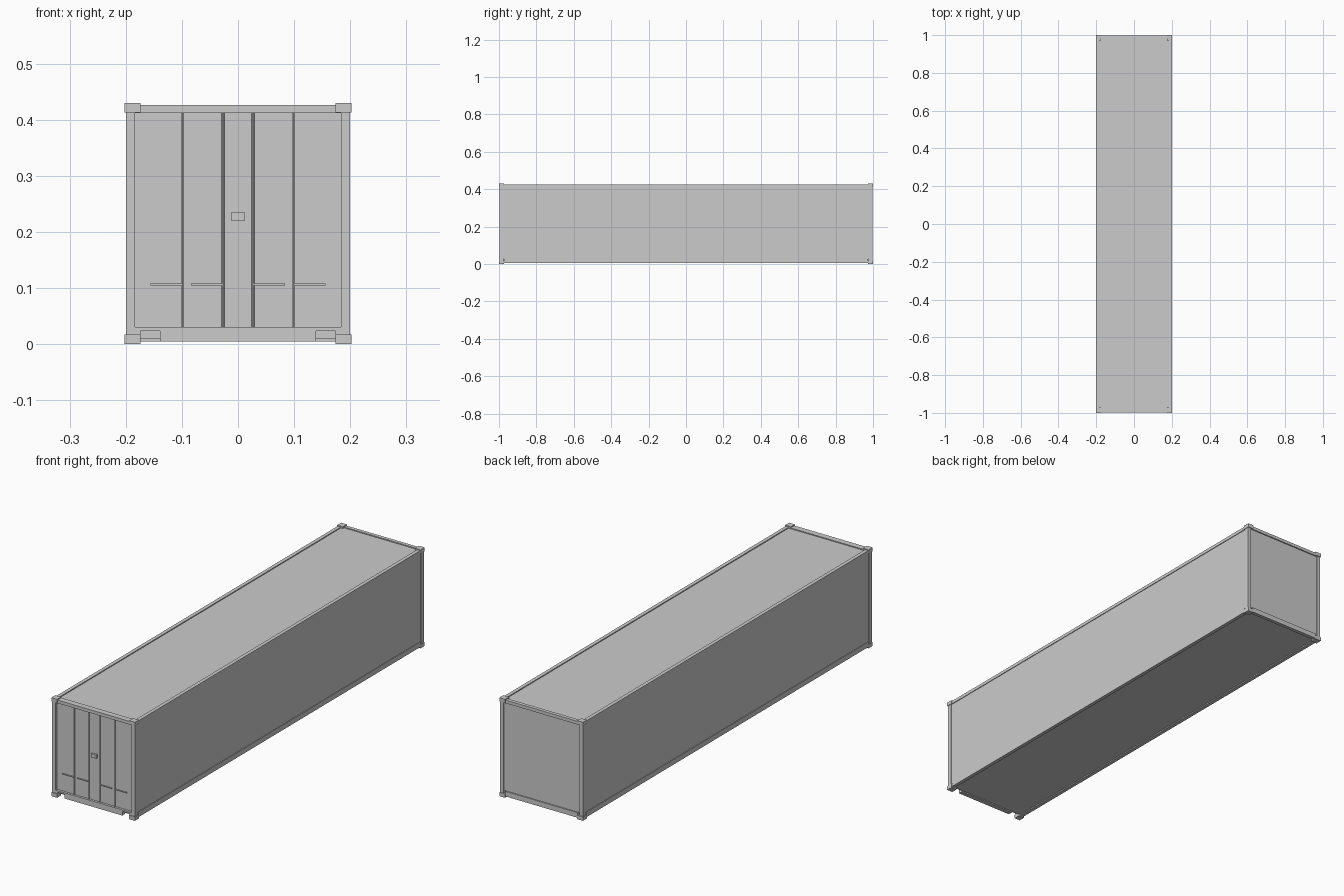
import bpy, bmesh, math

if "Cube" in bpy.data.objects:
    bpy.data.objects.remove(bpy.data.objects["Cube"])

def link(name, bm):
    bmesh.ops.recalc_face_normals(bm, faces=bm.faces)
    me = bpy.data.meshes.new(name)
    bm.to_mesh(me)
    bm.free()
    ob = bpy.data.objects.new(name, me)
    bpy.context.collection.objects.link(ob)
    return ob

def box(name, x, y, z):
    """Box from (min, max) ranges."""
    bm = bmesh.new()
    bmesh.ops.create_cube(bm, size=1)
    for v in bm.verts:
        for i, (a, b) in enumerate((x, y, z)):
            v.co[i] = a if v.co[i] < 0 else b
    return link(name, bm)

def span(s, a, b):
    return tuple(sorted((s * a, s * b)))

W, L = 0.2, 0.997          # frame half width and half length
Z0, Z1 = 0.005, 0.426      # frame bottom and top
P = 0.016                  # post and rail thickness
CX, CY, CZ = 0.174, 0.972, 0.017   # casting inner limits and height

# corner castings and posts
for sx in (-1, 1):
    for sy in (-1, 1):
        for z, tag in (((0, CZ), "lower"), ((0.43 - CZ, 0.43), "upper")):
            box(f"corner_casting_{tag}", span(sx, CX, 0.202), span(sy, CY, 1), z)
        box("corner_post", span(sx, W - P, W), span(sy, L - 0.02, L), (CZ, 0.43 - CZ))

# long side rails and recessed side walls
for sx in (-1, 1):
    box("bottom_side_rail", span(sx, W - P, W), (-CY, CY), (Z0, 0.027))
    box("top_side_rail", span(sx, W - P, W), (-CY, CY), (0.412, Z1))
    box("side_wall", span(sx, 0.192, 0.197), (-0.978, 0.978), (0.026, 0.413))

# roof, floor
box("roof_panel", (-0.185, 0.185), (-0.975, 0.982), (0.417, 0.422))
box("floor", (-0.185, 0.185), (-0.978, 0.982), (0.01, 0.024))

# back end
box("back_header", (-CX, CX), (L - P, L), (0.412, Z1))
box("back_sill", (-CX, CX), (L - P, L), (Z0, 0.027))
box("back_wall", (-0.185, 0.185), (0.986, 0.992), (0.026, 0.413))

# front header
box("front_header", (-0.185, 0.185), (-L, -0.971), (0.412, Z1))

# front sill with two notches beside the castings
bm = bmesh.new()
half = [(0.139, Z0), (0.139, 0.023), (CX, 0.023), (CX, CZ), (W - P, CZ), (W - P, 0.03)]
outline = half + [(-x, z) for x, z in reversed(half)]
face = bm.faces.new([bm.verts.new((x, -L, z)) for x, z in outline])
ext = bmesh.ops.extrude_face_region(bm, geom=[face])
for v in ext["geom"]:
    if isinstance(v, bmesh.types.BMVert):
        v.co.y += 0.02
link("front_sill", bm)

# door panel, recessed in the frame
DY = -0.987
box("front_doors", (-0.185, 0.185), (DY, -0.979), (0.029, 0.413))

# locking rods and their handles
for sx in (-1, 1):
    for x, h0, h1 in ((0.0985, 0.0985, 0.156), (0.0265, 0.0265, 0.084)):
        bpy.ops.mesh.primitive_cylinder_add(vertices=8, radius=0.0026, depth=0.382,
                                            location=(sx * x, DY - 0.003, 0.221))
        bpy.context.object.name = "locking_rod"
        box("rod_handle", span(sx, h0, h1), (DY - 0.005, DY - 0.001), (0.1045, 0.108))

# central lock box
box("lock_box", (-0.012, 0.012), (DY - 0.009, DY + 0.001), (0.219, 0.235))
